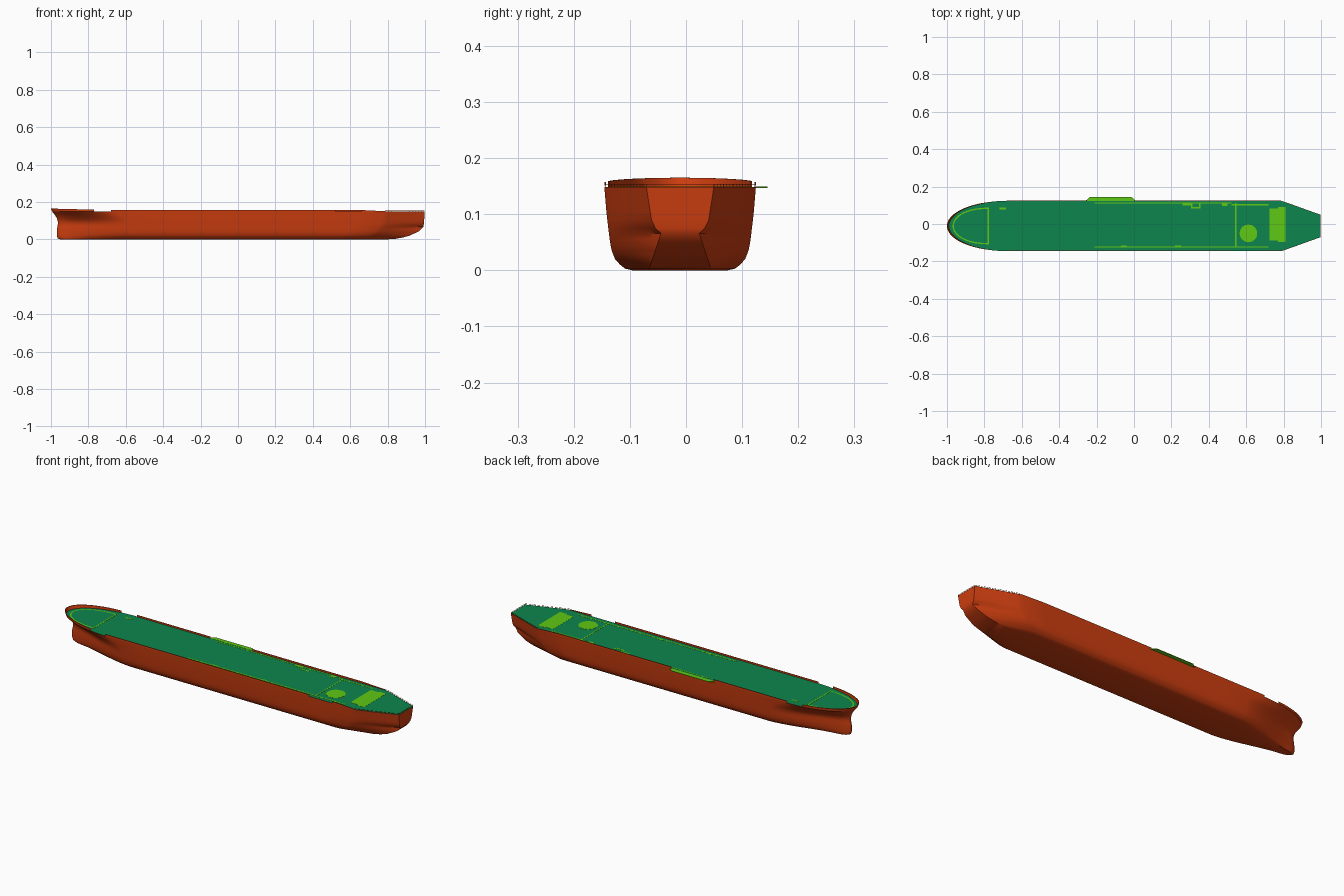
import bpy, bmesh, math
from mathutils import Vector

if "Cube" in bpy.data.objects:
    bpy.data.objects.remove(bpy.data.objects["Cube"])

CY = -0.0105          # hull centreline in y (side platform shifts the bounding box)
DECK = 0.148


def material(name, rgb):
    m = bpy.data.materials.new(name)
    m.diffuse_color = (*rgb, 1)
    m.use_nodes = True
    m.node_tree.nodes["Principled BSDF"].inputs["Base Color"].default_value = m.diffuse_color
    return m


RED = material("hull_red", (0.60, 0.047, 0.005))
GREEN = material("deck_green", (0.004, 0.24, 0.075))
LIME = material("walkway_lime", (0.115, 0.58, 0.007))


def finish(name, bm, mat, smooth=None):
    bmesh.ops.remove_doubles(bm, verts=bm.verts, dist=1e-5)
    bmesh.ops.recalc_face_normals(bm, faces=bm.faces)
    me = bpy.data.meshes.new(name)
    bm.to_mesh(me)
    bm.free()
    me.materials.append(mat)
    ob = bpy.data.objects.new(name, me)
    bpy.context.collection.objects.link(ob)
    if smooth:
        bpy.ops.object.select_all(action='DESELECT')
        ob.select_set(True)
        bpy.context.view_layer.objects.active = ob
        bpy.ops.object.shade_smooth_by_angle(angle=math.radians(smooth))
    return ob


def add_box(bm, x0, x1, y0, y1, z0, z1):
    vs = bmesh.ops.create_cube(bm, size=1)["verts"]
    for v in vs:
        v.co = Vector((x0 + (x1 - x0) * (v.co.x + .5), y0 + (y1 - y0) * (v.co.y + .5),
                       z0 + (z1 - z0) * (v.co.z + .5)))


def lerp_table(table, z):
    for (a, fa), (b, fb) in zip(table, table[1:]):
        if z <= b:
            return fa + (fb - fa) * (z - a) / (b - a)
    return table[-1][1]


# Hull form by height: half beam, stem x, transom x, taper start, transom half width, bow hollowness
BEAM = [(0, .085), (.003, .098), (.010, .107), (.020, .116), (.035, .122), (.05, .125), (.1, .131), (.148, .135)]
STEM = [(0, -.950), (.006, -.964), (.02, -.969), (.05, -.969), (.08, -.963), (.1, -.963), (.125, -.974), (.148, -.993), (.166, -1.0)]
STERN = [(0, .79), (.003, .84), (.01, .88), (.02, .918), (.045, .97), (.066, .99), (.08, .994), (.148, .998)]
TAPER = [(0, .66), (.03, .72), (.07, .76), (.148, .785)]
END = [(0, .056), (.066, .034), (.075, .044), (.09, .051), (.148, .060)]
HOLLOW = [(0, 1), (.09, .95), (.12, .55), (.135, .25), (.148, 0)]
ENTRY = [(0, .40), (.1, .38), (.148, .33)]
LEVELS = [0, .003, .006, .010, .015, .020, .028, .036, .045, .056, .066, .075, .09, .105, .12, .134, .148]


def outline(z):
    """Starboard waterline (x, half breadth) from stem to transom."""
    B, xb, xs, xt, E, w, L = [lerp_table(t, z) for t in (BEAM, STEM, STERN, TAPER, END, HOLLOW, ENTRY)]
    pts = []
    for i in range(25):
        t = (i / 24) ** 1.7
        full = math.sqrt(1 - (1 - t) ** 2.1)
        nose = math.sqrt(1 - (1 - min(1, 10 * t)) ** 2)
        s = t * t * (3 - 2 * t)
        fine = .016 * nose + (B - .016) * (.6 * s + .4 * t ** .9)
        pts.append((xb + L * t, w * fine + (1 - w) * B * full))
    x0 = pts[-1][0]
    pts += [(x0 + (xt - x0) * k / 10, B) for k in range(1, 10)]
    for k in range(11):
        t = k / 10
        pts.append((xt + (xs - xt) * t, B + (E - B) * (t - .12 * t * (1 - t) ** 3)))
    return pts


def half_at(x, z=DECK):
    return lerp_table(outline(z), x)


# Hull shell lofted through the waterlines
bm = bmesh.new()
rows = {s: [[bm.verts.new((x, CY + s * h, z)) for x, h in outline(z)] for z in LEVELS] for s in (-1, 1)}
n = len(rows[1][0])
for s in (-1, 1):
    for a, b in zip(rows[s], rows[s][1:]):
        for i in range(n - 1):
            bm.faces.new((a[i], a[i + 1], b[i + 1], b[i]))
p, q = rows[-1], rows[1]
for j in range(len(LEVELS) - 1):
    bm.faces.new((p[j][-1], q[j][-1], q[j + 1][-1], p[j + 1][-1]))
for i in range(n - 1):
    bm.faces.new((p[0][i], p[0][i + 1], q[0][i + 1], q[0][i]))
finish("hull", bm, RED, 35)

# Main deck plate
bm = bmesh.new()
edge = outline(DECK)
ring = [(x, CY + h) for x, h in edge] + [(x, CY - h) for x, h in reversed(edge[1:])]
bm.faces.new([bm.verts.new((x, y, DECK + .0003)) for x, y in ring])
finish("main_deck", bm, GREEN)


def wall(bm, s, x0, x1, top, thick=.0025, base=DECK, flare=0):
    """Thin wall along the deck edge; top is a function of x."""
    xs = [x0] + [x for x, _ in edge if x0 + 1e-4 < x < x1 - 1e-4] + [x1]
    prev = None
    for x in xs:
        h = half_at(x)
        out = flare * min(1, max(0, (x1 - x) / .05))
        dx = -.007 * max(0, 1 - (x + .993) / .2) if flare else 0
        ins = max(h - thick, 0)
        nx = x + thick if h < .06 and x < 0 else x
        cur = [bm.verts.new(c) for c in ((x, CY + s * h, base), (x + dx, CY + s * (h + (out if h > .001 else 0)), top(x)),
                                         (nx + dx, CY + s * ins, top(x)), (nx, CY + s * ins, base))]
        if prev:
            for k in range(4):
                bm.faces.new((prev[k], prev[(k + 1) % 4], cur[(k + 1) % 4], cur[k]))
        prev = cur


# Bulwarks at bow and along the sides
bm = bmesh.new()
for s in (-1, 1):
    wall(bm, s, -.993, -.77, lambda x: .165 - .006 * (x + .993) / .22, flare=.001)
finish("bow_bulwark", bm, RED, 35)
bm = bmesh.new()
side_top = lambda x: .157 - .006 * max(0, (x - .70) / .085)
for s, a, b in ((1, -.68, -.25), (1, 0, .785), (-1, -.68, .52), (-1, .66, .785)):
    wall(bm, s, a, b, side_top)
finish("side_bulwarks", bm, RED, 35)

# Low stern railing: posts and top bar
bm = bmesh.new()
for s in (-1, 1):
    wall(bm, s, .785, .996, lambda x: .1535, .0012, .1527)
    for k in range(14):
        x = .79 + .205 * k / 13
        y = CY + s * (half_at(x) - .0006)
        add_box(bm, x - .0006, x + .0006, y - .0006, y + .0006, DECK, .153)
add_box(bm, .9955, .9967, CY - .06, CY + .06, .1527, .1535)
finish("stern_railing", bm, RED)

# Painted walkways and pads: x0, x1, y0, y1
bm = bmesh.new()
for r in ((-.21, .52, .109, .115), (.52, .72, .100, .106), (-.21, .72, -.126, -.119), (.541, .547, -.12, .112),
          (.26, .31, .099, .109), (.305, .355, .082, .090), (.305, .312, .088, .109), (.348, .355, .088, .109),
          (.47, .50, .096, .109), (-.72, -.685, .078, .087), (-.07, -.04, -.119, -.115),
          (.22, .25, -.119, -.115), (.725, .81, -.089, .084), (.77, .81, .084, .091), (.77, .81, -.097, -.089)):
    add_box(bm, *r, DECK, DECK + .001)
finish("deck_walkways", bm, LIME)

# Round landing pad
bm = bmesh.new()
bmesh.ops.create_cone(bm, cap_ends=True, segments=40, radius1=.047, radius2=.047, depth=.001)
bmesh.ops.translate(bm, verts=bm.verts, vec=(.612, -.05, DECK + .0006))
finish("round_pad", bm, LIME)

# Foredeck border: arched outline plus straight aft edge
bm = bmesh.new()
prev = None
for k in range(41):
    a = math.pi * (k / 40 - .5)
    c, sn = math.cos(a), math.sin(a)
    cur = [bm.verts.new((-.778 - (.192 - d) * c ** .9 if c > 1e-6 else -.778, CY + (.098 - d) * sn, DECK + .0012))
           for d in (0, .007)]
    if prev:
        bm.faces.new((prev[0], cur[0], cur[1], prev[1]))
    prev = cur
add_box(bm, -.782, -.775, CY - .098, CY + .098, DECK, DECK + .0012)
finish("foredeck_border", bm, LIME)

# Overhanging side platform with slanted ends
bm = bmesh.new()
plan = [(-.26, .123), (-.235, .1455), (-.015, .1455), (.01, .123)]
f = bm.faces.new([bm.verts.new((x, y, DECK - .001)) for x, y in plan])
up = bmesh.ops.extrude_face_region(bm, geom=[f])["geom"]
bmesh.ops.translate(bm, verts=[v for v in up if isinstance(v, bmesh.types.BMVert)], vec=(0, 0, .002))
finish("side_platform", bm, LIME)
